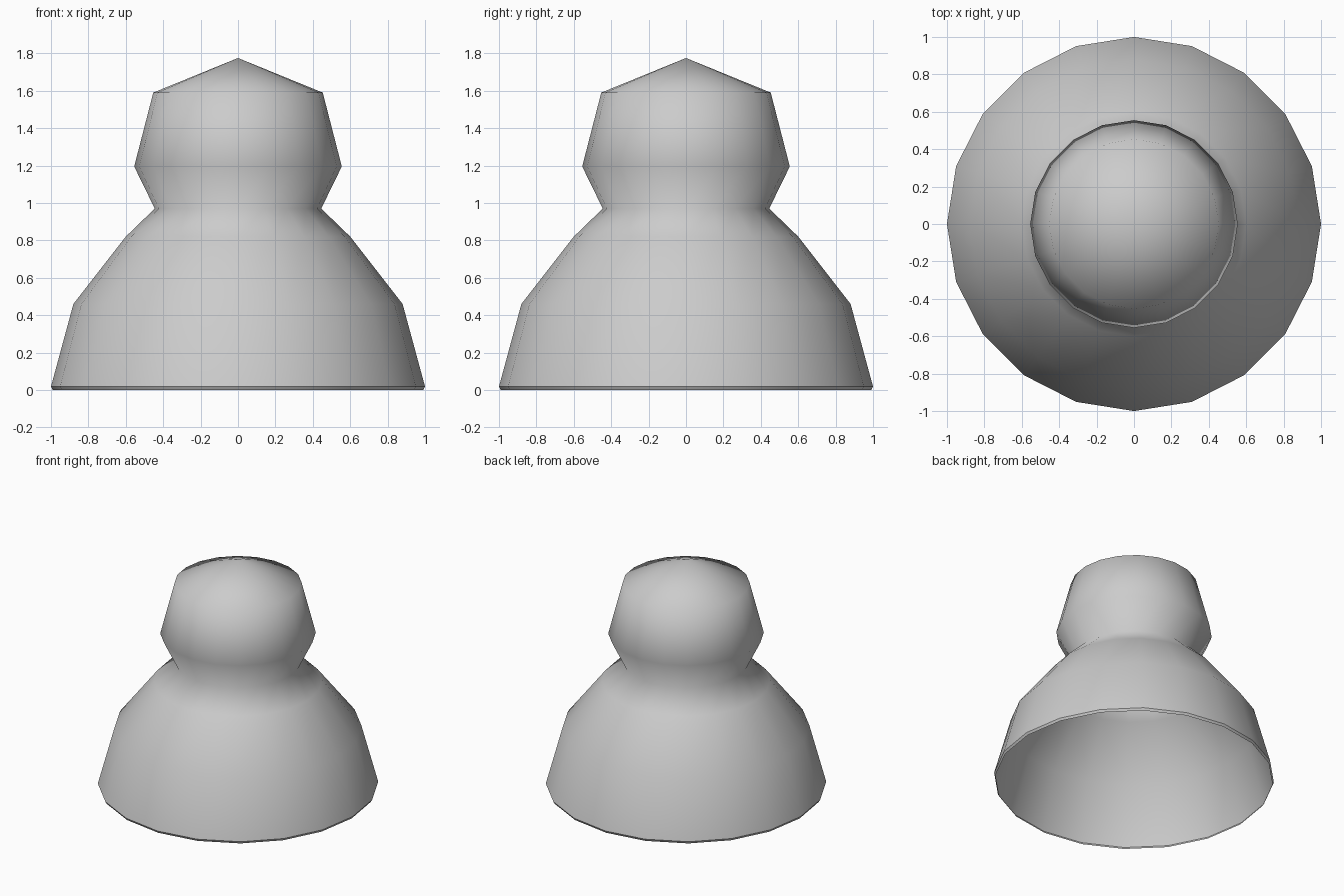
import bpy
import bmesh
from math import cos, sin, tau

SIDES = 20

# Remove the default cube only
cube = bpy.data.objects.get("Cube")
if cube:
    bpy.data.objects.remove(cube, do_unlink=True)

# Single plain grey
grey = bpy.data.materials.new("light_grey")
grey.use_nodes = True
colour = (0.6, 0.6, 0.6, 1.0)
grey.diffuse_color = colour
grey.node_tree.nodes["Principled BSDF"].inputs["Base Color"].default_value = colour


def lathe(name, profile):
    """Revolve (radius, z) points, listed from bottom to top, around z."""
    bm = bmesh.new()
    rings = []
    for radius, z in profile:
        if radius == 0:
            rings.append([bm.verts.new((0, 0, z))] * SIDES)
        else:
            rings.append([bm.verts.new((radius * cos(tau * i / SIDES),
                                        radius * sin(tau * i / SIDES), z))
                          for i in range(SIDES)])
    for low, high in zip(rings, rings[1:]):
        for i in range(SIDES):
            j = (i + 1) % SIDES
            corners = [low[i], low[j], high[j], high[i]]
            face = bm.faces.new(list(dict.fromkeys(corners)))
            face.smooth = True
    mesh = bpy.data.meshes.new(name)
    bm.to_mesh(mesh)
    bm.free()
    mesh.materials.append(grey)
    obj = bpy.data.objects.new(name, mesh)
    bpy.context.collection.objects.link(obj)
    return obj


# Hollow flared body, neck, and faceted head with a pointed top
lathe("body_and_head", [
    (1.0, 0.018), (0.88, 0.46), (0.6, 0.82), (0.445, 0.97),
    (0.555, 1.195), (0.453, 1.59), (0, 1.775),
])

# Thin turned-under lip around the open base
lathe("base_rim", [(0.99, 0), (1.0, 0.018)])
